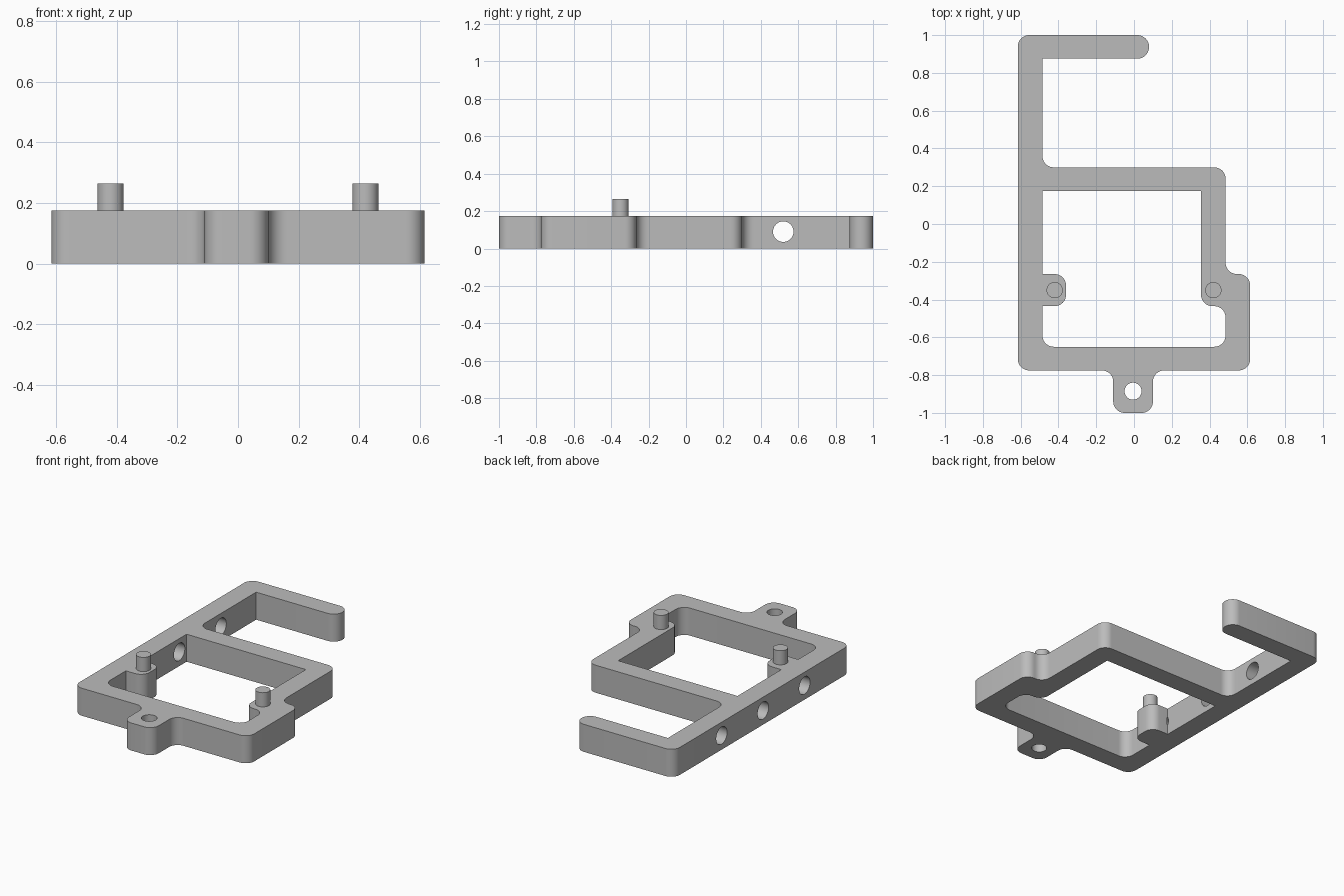
import bpy, bmesh, math
from mathutils import Vector

cube = bpy.data.objects.get("Cube")
if cube:
    bpy.data.objects.remove(cube, do_unlink=True)

HEIGHT = 0.175
R = 0.06      # usual corner radius

grey = bpy.data.materials.new("plain grey")
grey.use_nodes = True
colour = (0.5, 0.5, 0.5, 1)
grey.diffuse_color = colour
grey.node_tree.nodes["Principled BSDF"].inputs["Base Color"].default_value = colour


def rounded(corners, steps=10):
    """Turn (x, y, radius) corners into an outline with round fillets."""
    points = []
    for i, (x, y, r) in enumerate(corners):
        p = Vector((x, y))
        if not r:
            points.append(p)
            continue
        a = (Vector(corners[i - 1][:2]) - p).normalized()
        b = (Vector(corners[(i + 1) % len(corners)][:2]) - p).normalized()
        centre = p + (a + b) * r
        for k in range(steps + 1):
            t = k / steps * math.pi / 2
            points.append(centre - b * r * math.cos(t) - a * r * math.sin(t))
    return points


def prism(name, outline, z0, z1):
    bm = bmesh.new()
    face = bm.faces.new([bm.verts.new((p.x, p.y, z0)) for p in outline])
    top = bmesh.ops.extrude_face_region(bm, geom=[face])["geom"]
    verts = [v for v in top if isinstance(v, bmesh.types.BMVert)]
    bmesh.ops.translate(bm, verts=verts, vec=(0, 0, z1 - z0))
    bmesh.ops.remove_doubles(bm, verts=bm.verts, dist=0.0005)
    bmesh.ops.recalc_face_normals(bm, faces=bm.faces)
    mesh = bpy.data.meshes.new(name)
    bm.to_mesh(mesh)
    bm.free()
    obj = bpy.data.objects.new(name, mesh)
    bpy.context.collection.objects.link(obj)
    mesh.materials.append(grey)
    return obj


def cylinder(name, radius, depth, location, rotation=(0, 0, 0)):
    bpy.ops.mesh.primitive_cylinder_add(vertices=40, radius=radius, depth=depth,
                                        location=location, rotation=rotation)
    obj = bpy.context.object
    obj.name = name
    obj.data.materials.append(grey)
    return obj


def cut(target, cutter):
    mod = target.modifiers.new("cut", "BOOLEAN")
    mod.operation = "DIFFERENCE"
    mod.solver = "EXACT"
    mod.object = cutter
    bpy.context.view_layer.objects.active = target
    bpy.ops.object.modifier_apply(modifier=mod.name)
    bpy.data.objects.remove(cutter, do_unlink=True)


def smooth(obj):
    bpy.ops.object.select_all(action="DESELECT")
    obj.select_set(True)
    bpy.context.view_layer.objects.active = obj
    bpy.ops.object.shade_smooth_by_angle(angle=math.radians(30))


# Frame: outer outline with hook arm, shoulder and front tab
outer = [
    (-0.615, -0.775, R), (-0.11, -0.775, R), (-0.11, -1, R), (0.1, -1, R),
    (0.1, -0.775, R), (0.615, -0.775, R), (0.615, -0.265, R),
    (0.485, -0.265, R), (0.485, 0.3, R), (-0.485, 0.3, R), (-0.485, 0.875, 0),
    (0.08, 0.875, 0.0625), (0.08, 1, 0.0625), (-0.615, 1, R),
]
frame = prism("frame", rounded(outer), 0, HEIGHT)

# Window opening, leaving a boss on each side rail
inner = [
    (-0.485, -0.65, R), (0.485, -0.65, R), (0.485, -0.435, R),
    (0.355, -0.435, R), (0.355, 0.175, 0), (-0.485, 0.175, 0),
    (-0.485, -0.265, 0), (-0.36, -0.265, R), (-0.36, -0.435, R),
    (-0.485, -0.435, 0),
]
cut(frame, prism("window_cutter", rounded(inner), -0.1, HEIGHT + 0.1))

# Tab hole and the row of holes through the long rail
cut(frame, cylinder("tab_hole_cutter", 0.045, 1, (-0.005, -0.885, 0)))
for i in range(3):
    cut(frame, cylinder("rail_hole_cutter", 0.055, 0.24,
                        (-0.6, 0.52 - i * 0.417, 0.09), (0, math.pi / 2, 0)))
smooth(frame)

# Locating pins on the bosses
for side, x in (("right", -0.42), ("left", 0.42)):
    pin = cylinder(side + "_pin", 0.043, 0.105, (x, -0.35, 0.2125))
    smooth(pin)
